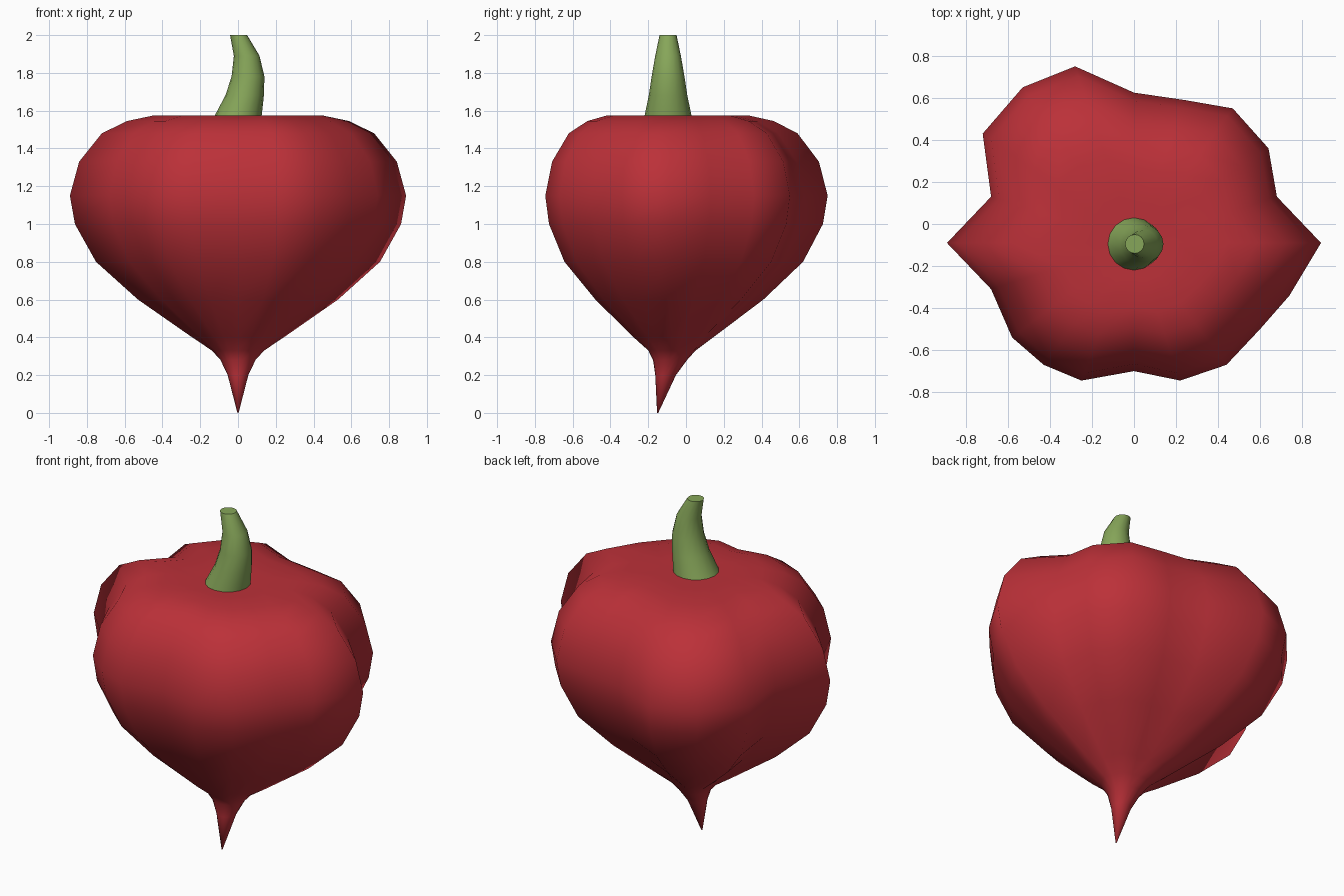
import bpy, math
from mathutils import Vector

if "Cube" in bpy.data.objects:
    bpy.data.objects.remove(bpy.data.objects["Cube"])


def material(name, rgb):
    m = bpy.data.materials.new(name)
    m.diffuse_color = (*rgb, 1)
    m.use_nodes = True
    m.node_tree.nodes["Principled BSDF"].inputs["Base Color"].default_value = m.diffuse_color
    return m


def loft(name, rings, mat, flat_caps):
    """Skin a stack of equal-sized rings (bottom to top) and close both ends."""
    n = len(rings[0])
    verts = [p for r in rings for p in r]
    faces = []
    for i in range(len(rings) - 1):
        for k in range(n):
            a, b = i * n + k, i * n + (k + 1) % n
            faces.append((a, b, b + n, a + n))
    faces.append(tuple(reversed(range(n))))
    top = (len(rings) - 1) * n
    faces.append(tuple(range(top, top + n)))
    me = bpy.data.meshes.new(name)
    me.from_pydata(verts, [], faces)
    for f in me.polygons:
        f.use_smooth = not (flat_caps and len(f.vertices) > 4)
    me.materials.append(mat)
    ob = bpy.data.objects.new(name, me)
    bpy.context.collection.objects.link(ob)
    return ob


red = material("pepper red", (0.5, 0.03, 0.04))
green = material("stem green", (0.24, 0.38, 0.10))

# Lobed cross-section at the widest height, counterclockwise from the right ridge
outline = [(.89, -.09), (.68, .13), (.64, .36), (.47, .55), (.24, .59), (0, .625),
           (-.28, .75), (-.53, .65), (-.72, .43), (-.68, .13), (-.89, -.09),
           (-.68, -.31), (-.58, -.54), (-.43, -.67), (-.25, -.745), (0, -.70),
           (.22, -.745), (.44, -.67), (.60, -.50), (.74, -.34)]
centre = Vector((0, -.09))

# Body profile: height, outline scale, roundness (0 lobed, 1 circle), centre y
profile = [(0, .004, 1, -.15), (.2, .072, 1, -.108), (.28, .12, .9, -.085),
           (.33, .17, .6, -.08), (.4, .285, .3, -.085), (.6, .595, 0, -.09),
           (.8, .845, 0, -.09), (1.0, .97, 0, -.09), (1.15, 1, 0, -.09),
           (1.33, .945, 0, -.09), (1.48, .81, 0, -.09), (1.545, .66, 0, -.09),
           (1.575, .5, 0, -.09), (1.572, .25, .3, -.09), (1.57, .06, 1, -.09)]
body = []
for z, s, rnd, cy in profile:
    ring = []
    for p in outline:
        d = Vector(p) - centre
        d = d.lerp(d.normalized() * .76, rnd) * s
        ring.append((d.x, d.y + cy, z))
    body.append(ring)
loft("pepper_body", body, red, False)

# Curved tapering stem: height, centre x, radius
path = [(1.54, -.01, .13), (1.58, .003, .123), (1.68, .035, .102),
        (1.78, .053, .087), (1.89, .046, .068), (2.0, .003, .045)]
stem = [[(cx + r * math.cos(a), -.095 + r * math.sin(a), z)
         for a in (2 * math.pi * k / 16 for k in range(16))] for z, cx, r in path]
loft("stem", stem, green, True)
